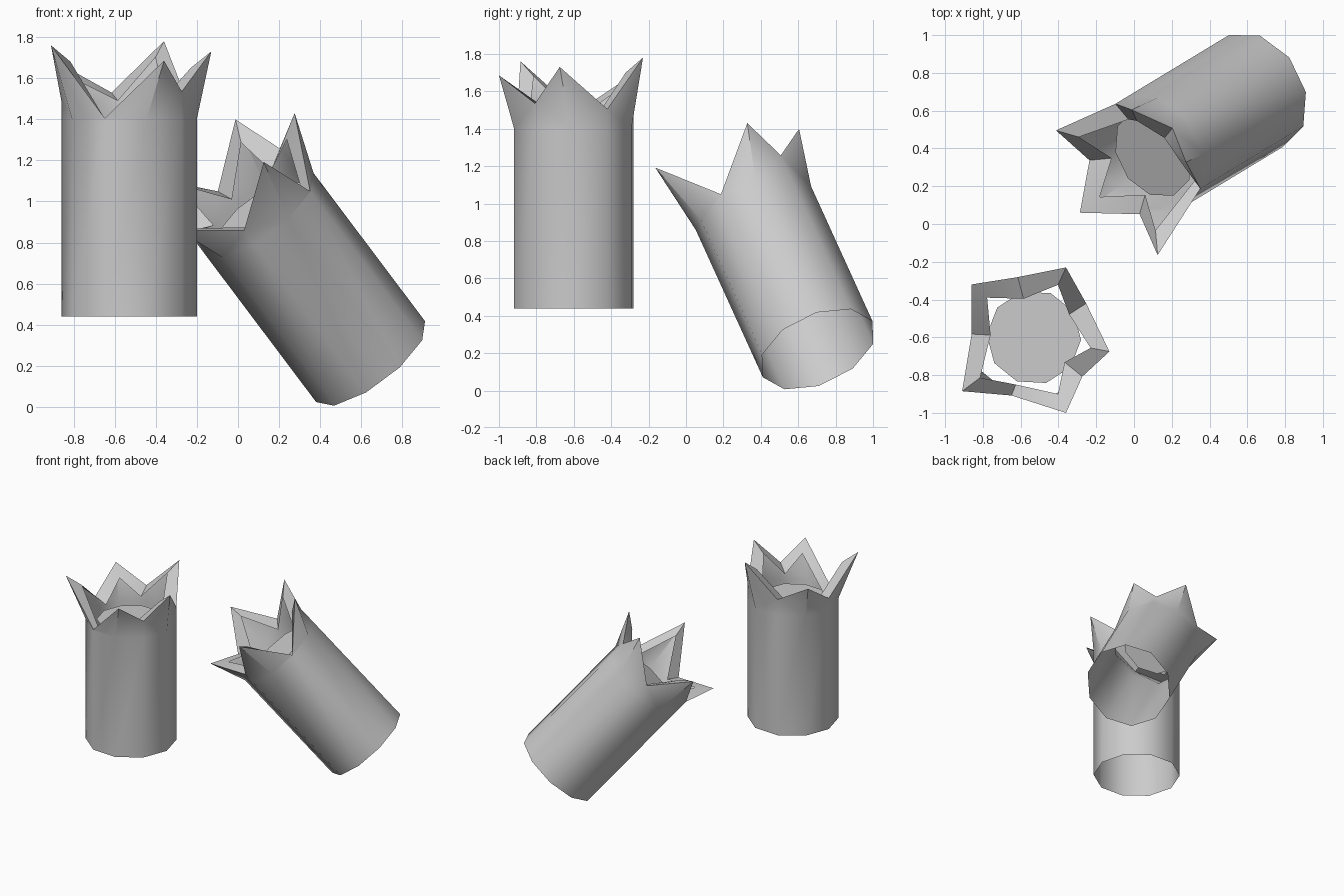
import bpy, bmesh
from math import radians, cos, sin
from mathutils import Matrix, Vector

if "Cube" in bpy.data.objects:
    bpy.data.objects.remove(bpy.data.objects["Cube"])

R, H = 0.33, 0.96
ANGLES = [radians(33 + 36 * i) for i in range(10)]      # even = notch, odd = spike
NOTCH_H = [0.105, 0.13, 0.09, 0.005, 0.135]
SPIKES = [(0.17, 0.37, 0.38), (-0.33, 0.28, 0.266), (-0.38, -0.285, 0.36),
          (0.17, -0.40, 0.285), (0.40, -0.075, 0.33)]


def ring(r, z):
    return [Vector((r * cos(a), r * sin(a), z)) for a in ANGLES]


def make_object(name, bm, matrix):
    mesh = bpy.data.meshes.new(name)
    bm.to_mesh(mesh)
    bm.free()
    obj = bpy.data.objects.new(name, mesh)
    bpy.context.collection.objects.link(obj)
    obj.matrix_world = matrix
    bpy.ops.object.select_all(action='DESELECT')
    obj.select_set(True)
    bpy.context.view_layer.objects.active = obj
    bpy.ops.object.shade_smooth_by_angle(angle=radians(40))
    return obj


def torn_tube(name, matrix):
    # outer torn edge and the inner edge of its rim
    edge, inner = [], []
    for i, a in enumerate(ANGLES):
        if i % 2:
            x, y, h = SPIKES[i // 2]
            edge.append(Vector((x, y, H + h)))
            inner.append(Vector((x * 0.75, y * 0.75, H + h - 0.08)))
        else:
            h = NOTCH_H[i // 2]
            r = 0.27 - 0.45 * h
            edge.append(Vector((R * cos(a), R * sin(a), H + h)))
            inner.append(Vector((r * cos(a), r * sin(a), H + h - 0.04)))

    # open tube wall, flared spikes and rim
    bm = bmesh.new()
    loops = [[bm.verts.new(p) for p in pts]
             for pts in (ring(R, 0), ring(R, H), edge, inner)]
    for k in range(3):
        low, high = loops[k], loops[k + 1]
        for i in range(10):
            j = (i + 1) % 10
            if k == 1:
                # crease each spike from its notch down to its base
                if i % 2 == 0:
                    bm.faces.new((low[i], low[j], high[i]))
                    bm.faces.new((low[j], high[j], high[i]))
                else:
                    bm.faces.new((low[i], low[j], high[j]))
                    bm.faces.new((low[i], high[j], high[i]))
            else:
                bm.faces.new((low[i], low[j], high[j], high[i]))
    make_object(name + "_wall", bm, matrix)

    # inner disc
    bm = bmesh.new()
    bm.faces.new([bm.verts.new(p) for p in ring(0.25, H)])
    make_object(name + "_inner_disc", bm, matrix)


# upright tube
torn_tube("upright_tube", Matrix.Translation((-0.53, -0.60, 0.44)))

# leaning tube: axis direction plus the direction of its lowest corner
axis = Vector((-0.565, -0.342, 0.751)).normalized()
low = Vector((-0.546, -0.543, -0.640))
low = (low - axis * low.dot(axis)).normalized()
side = axis.cross(low)
a = radians(141)
x_dir = low * cos(a) - side * sin(a)
y_dir = axis.cross(x_dir)
turn = Matrix((x_dir, y_dir, axis)).transposed().to_4x4()
torn_tube("leaning_tube", Matrix.Translation((0.645, 0.704, 0.221)) @ turn)
